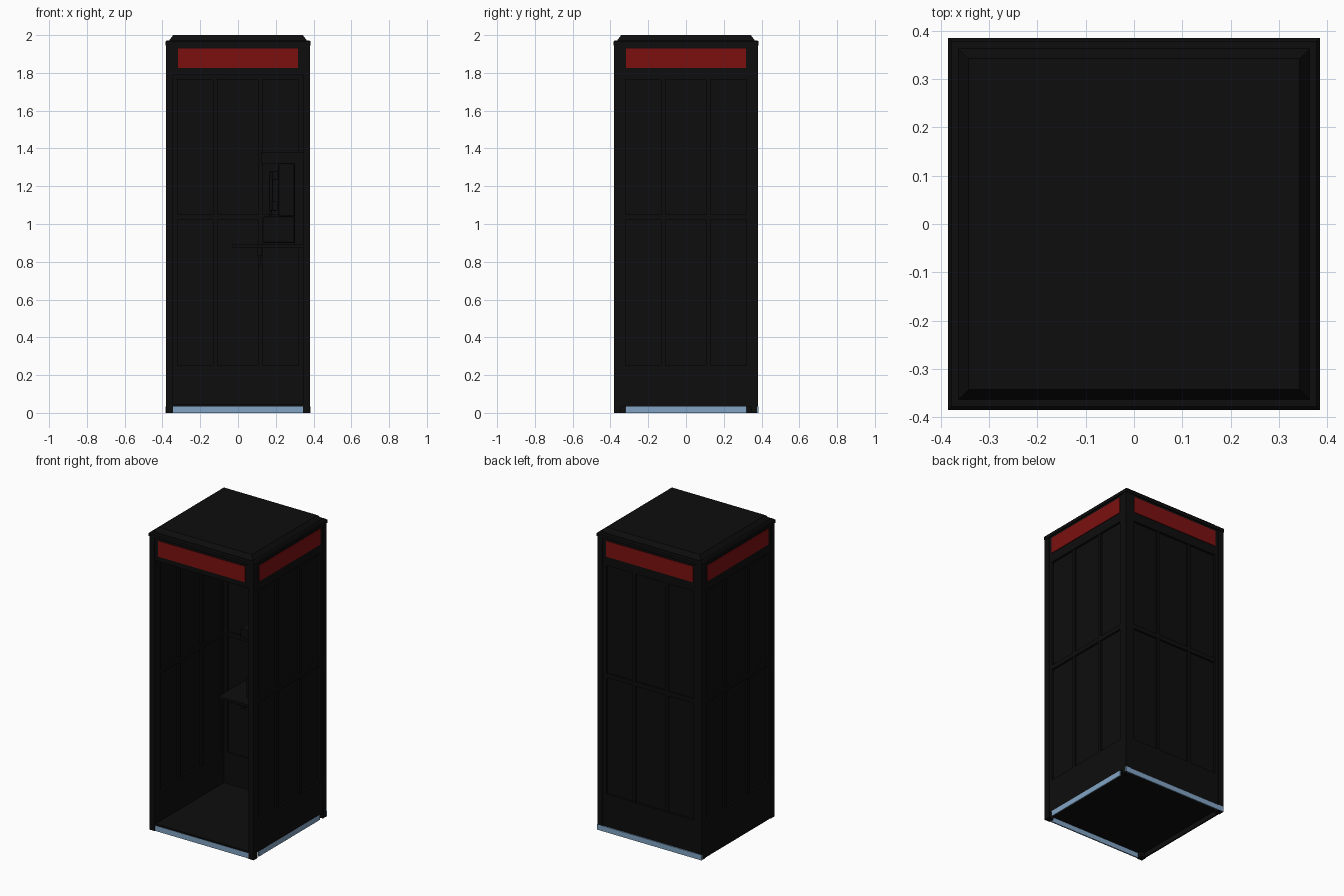
import bpy, bmesh, math
from mathutils import Matrix, Vector

if "Cube" in bpy.data.objects:
    bpy.data.objects.remove(bpy.data.objects["Cube"])


def material(name, rgb):
    m = bpy.data.materials.new(name)
    m.diffuse_color = (*rgb, 1)
    m.use_nodes = True
    m.node_tree.nodes["Principled BSDF"].inputs["Base Color"].default_value = m.diffuse_color
    return m


BLACK = material("black_paint", (0.004, 0.004, 0.004))
RED = material("sign_red", (0.2, 0.005, 0.005))
BLUE = material("kick_blue", (0.22, 0.37, 0.55))


def finish(name, bm, mat, angle=0):
    bmesh.ops.rotate(bm, verts=bm.verts, cent=(0, 0, 0),
                     matrix=Matrix.Rotation(math.radians(angle), 3, 'Z'))
    bmesh.ops.recalc_face_normals(bm, faces=bm.faces)
    me = bpy.data.meshes.new(name)
    bm.to_mesh(me)
    bm.free()
    me.materials.append(mat)
    ob = bpy.data.objects.new(name, me)
    bpy.context.collection.objects.link(ob)
    return ob


def boxes(name, spans, mat=BLACK, angle=0, bevel=0):
    """Each span is (x0, x1, y0, y1, z0, z1)."""
    bm = bmesh.new()
    for x0, x1, y0, y1, z0, z1 in spans:
        mat4 = (Matrix.Translation(((x0 + x1) / 2, (y0 + y1) / 2, (z0 + z1) / 2))
                @ Matrix.Diagonal((x1 - x0, y1 - y0, z1 - z0, 1)))
        bmesh.ops.create_cube(bm, size=1, matrix=mat4)
    ob = finish(name, bm, mat, angle)
    if bevel:
        mod = ob.modifiers.new("soft_edges", 'BEVEL')
        mod.width, mod.segments = bevel, 2
    return ob


def tube(name, points, radius):
    cu = bpy.data.curves.new(name, 'CURVE')
    cu.dimensions = '3D'
    cu.bevel_depth, cu.bevel_resolution = radius, 2
    cu.use_fill_caps = True
    sp = cu.splines.new('NURBS')
    sp.points.add(len(points) - 1)
    for p, co in zip(sp.points, points):
        p.co = (*co, 1)
    sp.use_endpoint_u = True
    sp.order_u = 3
    cu.materials.append(BLACK)
    ob = bpy.data.objects.new(name, cu)
    bpy.context.collection.objects.link(ob)


# Corner posts
P, I = 0.382, 0.343
for sx in (-1, 1):
    for sy in (-1, 1):
        xs, ys = sorted((sx * P, sx * I)), sorted((sy * P, sy * I))
        boxes(f"corner_post_{'right' if sx > 0 else 'left'}_{'back' if sy > 0 else 'front'}",
              [(*xs, *ys, 0, 1.95)])

# Walls are drawn facing -y and then turned to their side
for side, angle in (("front", 0), ("right", 90), ("back", 180), ("left", 270)):
    # Sign header and red sign panel
    boxes(side + "_header", [(-I, I, -0.378, -0.343, 1.79, 1.95)], BLACK, angle)
    boxes(side + "_sign", [(-0.318, 0.318, -0.382, -0.375, 1.825, 1.93)], RED, angle)
    if side == "front":
        continue
    # Stiles, kick panel, top rail, middle rail and mullions
    frame = [(s * 0.331 - 0.012, s * 0.331 + 0.012, -0.378, -0.343, 0.035, 1.79) for s in (-1, 1)]
    frame += [(-0.32, 0.32, -0.378, -0.343, 0.035, 0.25),
              (-0.32, 0.32, -0.378, -0.343, 1.765, 1.79),
              (-0.32, 0.32, -0.376, -0.345, 1.02, 1.05)]
    frame += [(x - 0.012, x + 0.012, -0.374, -0.347, 0.25, 1.765) for x in (-0.12, 0.12)]
    boxes(side + "_wall_frame", frame, BLACK, angle)
    # Dark panes
    boxes(side + "_panes", [(-0.32, 0.32, -0.364, -0.357, 0.25, 1.765)], BLACK, angle)

# Kick strips along the ground
boxes("front_kick_strip", [(-I, I, -0.378, -0.37, 0, 0.035)], BLUE)
boxes("right_kick_strip", [(-0.32, 0.32, -0.378, -0.37, 0, 0.035)], BLUE, 90)
boxes("back_kick_strip", [(-0.383, 0.383, -0.384, -0.376, 0, 0.035)], BLUE, 180)
boxes("left_kick_strip", [(-I, I, -0.378, -0.37, 0, 0.035)], BLACK, 270)

# Floor and ceiling
boxes("floor", [(-0.376, 0.376, -0.376, 0.376, 0.033, 0.045)])
boxes("ceiling", [(-0.36, 0.36, -0.36, 0.36, 1.80, 1.815)])

# Roof with stepped, sloping rim
bm = bmesh.new()
rings = [[bm.verts.new((sx * r, sy * r, z)) for sx, sy in ((-1, -1), (1, -1), (1, 1), (-1, 1))]
         for r, z in ((0.385, 1.945), (0.385, 1.965), (0.378, 1.972), (0.364, 1.972), (0.343, 2.0))]
bm.faces.new(rings[0])
bm.faces.new(rings[-1])
for a, b in zip(rings, rings[1:]):
    for i in range(4):
        j = (i + 1) % 4
        bm.faces.new((a[i], a[j], b[j], b[i]))
finish("roof", bm, BLACK)

# Telephone on the right wall: backboard, hood and body
boxes("phone_backboard", [(0.30, 0.343, -0.15, 0.15, 0.89, 1.38)])
boxes("phone_hood", [(0.125, 0.30, -0.15, -0.135, 1.32, 1.38),
                     (0.125, 0.30, 0.135, 0.15, 1.32, 1.38),
                     (0.125, 0.30, -0.15, 0.15, 1.365, 1.38)])
boxes("phone_body", [(0.215, 0.30, -0.10, 0.10, 1.04, 1.32)], bevel=0.008)
boxes("phone_coin_box", [(0.13, 0.30, -0.10, 0.10, 0.90, 1.04)], bevel=0.008)
boxes("phone_keys", [(0.208, 0.22, 0.045 - 0.03 * c - 0.01, 0.045 - 0.03 * c + 0.01,
                      1.10 + 0.03 * r, 1.12 + 0.03 * r) for c in range(3) for r in range(4)])
boxes("coin_slot", [(0.208, 0.22, -0.06, 0.02, 1.25, 1.29)])

# Handset, cradle and cord
boxes("handset_cradle", [(0.195, 0.22, 0.065, 0.095, 1.235, 1.26)])
boxes("handset", [(0.165, 0.185, 0.065, 0.095, 1.07, 1.28),
                  (0.18, 0.212, 0.06, 0.10, 1.07, 1.12),
                  (0.18, 0.212, 0.06, 0.10, 1.235, 1.28)], bevel=0.005)
tube("handset_cord", [(0.175, 0.08, 1.075), (0.16, 0.09, 0.98), (0.14, 0.125, 0.94),
                      (0.18, 0.13, 0.96), (0.26, 0.09, 1.06)], 0.006)

# Shelf with directory hanger below
boxes("phone_shelf", [(-0.03, 0.343, -0.16, 0.16, 0.875, 0.892)])
boxes("directory_hanger", [(0.10, 0.125, -0.12, 0.12, 0.83, 0.876),
                           (0.107, 0.118, -0.01, 0.01, 0.78, 0.83)])
